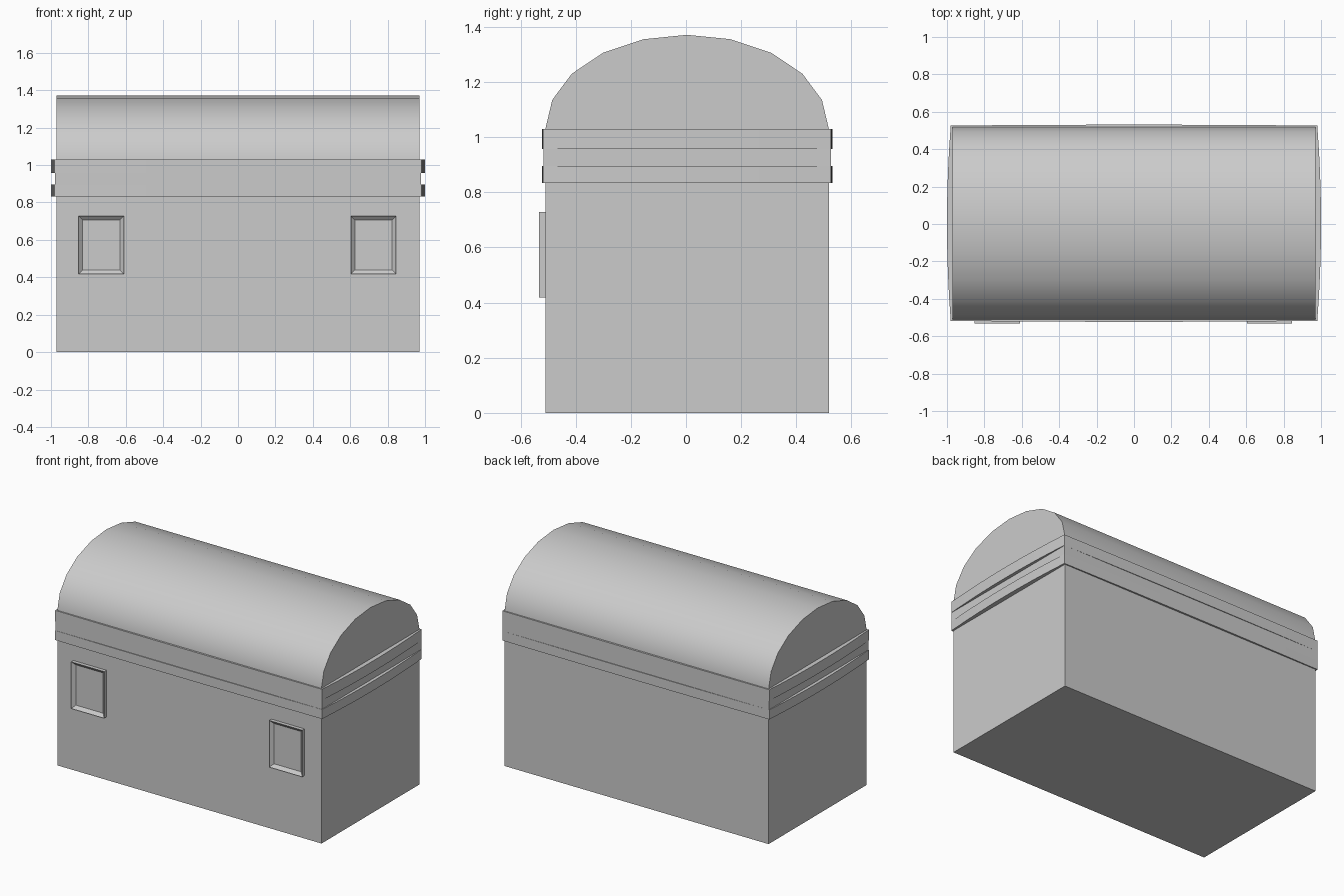
import bpy, bmesh, math

if "Cube" in bpy.data.objects:
    bpy.data.objects.remove(bpy.data.objects["Cube"])

YC = 0.004  # chest body is centred slightly behind the latch plates


def finish(name, bm):
    bmesh.ops.recalc_face_normals(bm, faces=bm.faces)
    me = bpy.data.meshes.new(name)
    bm.to_mesh(me)
    bm.free()
    ob = bpy.data.objects.new(name, me)
    bpy.context.collection.objects.link(ob)
    return ob


def prism(name, pts, offset):
    bm = bmesh.new()
    face = bm.faces.new([bm.verts.new(p) for p in pts])
    ext = bmesh.ops.extrude_face_region(bm, geom=[face], use_keep_orig=True)
    moved = [g for g in ext["geom"] if isinstance(g, bmesh.types.BMVert)]
    bmesh.ops.translate(bm, verts=moved, vec=offset)
    return finish(name, bm)


def rect(hx, y0, y1, z):
    return [(-hx, y0, z), (hx, y0, z), (hx, y1, z), (-hx, y1, z)]


# box-shaped trunk
prism("trunk_body", rect(0.97, -0.509, 0.519, 0), (0, 0, 0.93))

# domed lid, profile swept along the length
half = [(0.514, 1.03), (0.489, 1.135), (0.418, 1.23), (0.305, 1.306), (0.158, 1.355)]
arc = [(0.514, 0.93)] + half + [(0.0, 1.371)] + [(-y, z) for y, z in reversed(half)] + [(-0.514, 0.93)]
lid = prism("domed_lid", [(-0.97, y + YC, z) for y, z in arc], (1.94, 0, 0))
for p in lid.data.polygons:
    p.use_smooth = abs(p.normal.x) < 0.5
for e in lid.data.edges:
    a, b = (lid.data.vertices[i].co for i in e.vertices)
    e.use_edge_sharp = abs(a.x - b.x) < 0.01

# recessed strip between the two rim bands
prism("rim_strip", rect(0.978, -0.517, 0.526, 0.85), (0, 0, 0.16))


# rim bands, each side bowed slightly outward
def band(name, z0, z1):
    hx, hy, bx, by, n = 0.98, 0.522, 0.02, 0.005, 8
    pts = []
    for s in (-1, 1):
        for i in range(n):
            t = -1 + 2 * i / n
            pts.append((-s * t * hx, s * (hy + by * (1 - t * t)) + YC, z0))
        for i in range(n):
            t = -1 + 2 * i / n
            pts.append((-s * (hx + bx * (1 - t * t)), -s * t * hy + YC, z0))
    pts.sort(key=lambda p: math.atan2((p[1] - YC) / hy, p[0] / hx))
    prism(name, pts, (0, 0, z1 - z0))


band("lower_rim_band", 0.833, 0.896)
band("upper_rim_band", 0.957, 1.03)


# framed latch plates on the front
def plate(name, x0, x1):
    z0, z1, y = 0.418, 0.728, -0.533
    ob = prism(name, [(x0, y, z0), (x1, y, z0), (x1, y, z1), (x0, y, z1)], (0, 0.03, 0))
    bm = bmesh.new()
    bm.from_mesh(ob.data)
    front = [f for f in bm.faces if f.normal.y < -0.9]
    bmesh.ops.inset_region(bm, faces=front, thickness=0.03)
    bmesh.ops.translate(bm, verts=front[0].verts, vec=(0, 0.019, 0))
    bm.to_mesh(ob.data)
    bm.free()


plate("left_latch_plate", -0.852, -0.61)
plate("right_latch_plate", 0.603, 0.845)
